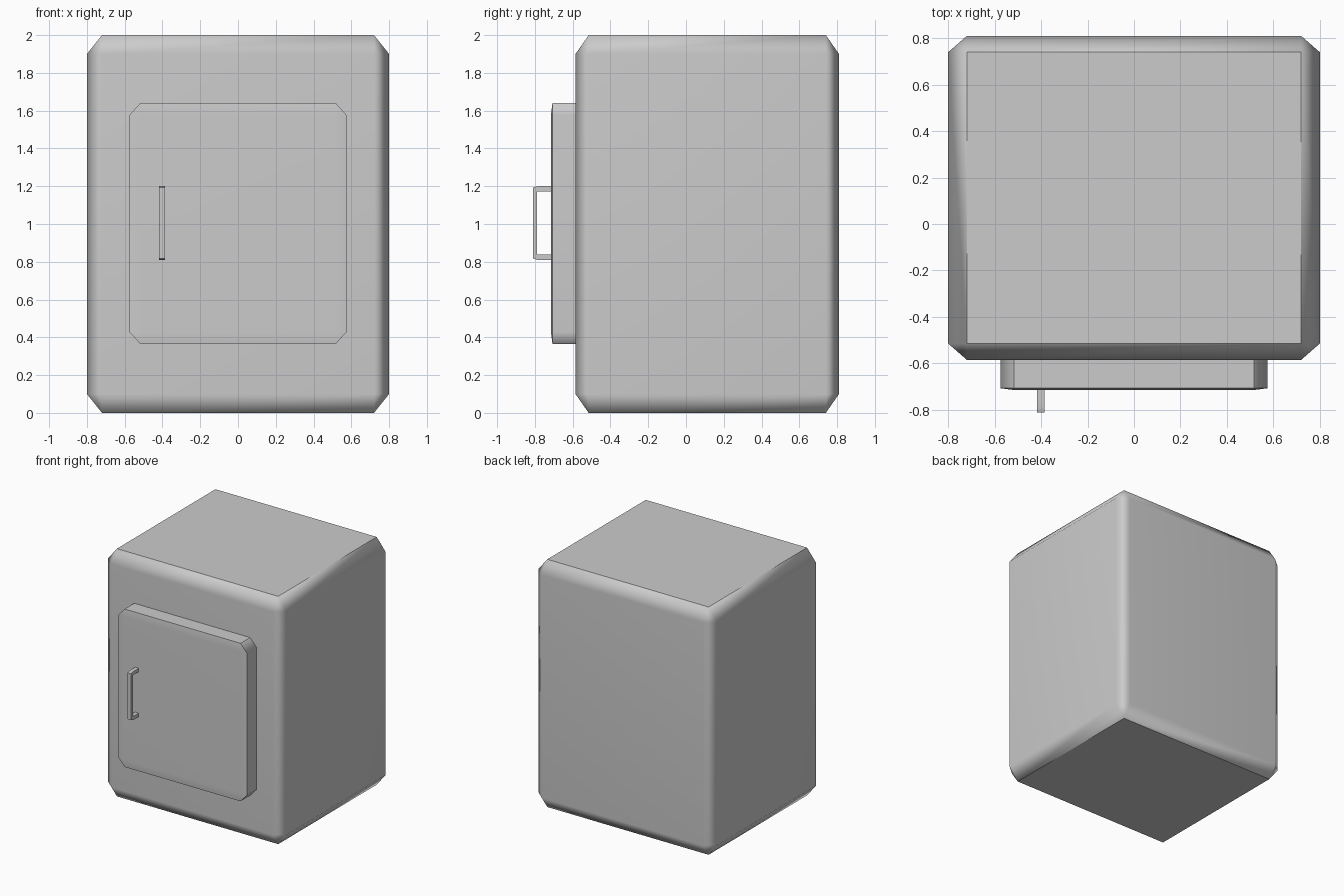
import bpy, bmesh
from mathutils import Vector

if "Cube" in bpy.data.objects:
    bpy.data.objects.remove(bpy.data.objects["Cube"])


def finish(name, bm, angle):
    bmesh.ops.recalc_face_normals(bm, faces=bm.faces)
    mesh = bpy.data.meshes.new(name)
    bm.to_mesh(mesh)
    bm.free()
    ob = bpy.data.objects.new(name, mesh)
    bpy.context.collection.objects.link(ob)
    bpy.ops.object.select_all(action='DESELECT')
    ob.select_set(True)
    bpy.context.view_layer.objects.active = ob
    bpy.ops.object.shade_smooth_by_angle(angle=angle)
    mod = ob.modifiers.new("weighted_normals", 'WEIGHTED_NORMAL')
    mod.keep_sharp = True
    return ob


def chamfered_box(name, lo, hi, bevel=0.1):
    # chamfer a 2-unit cube, then stretch it so the chamfer follows the proportions
    lo, hi = Vector(lo), Vector(hi)
    bm = bmesh.new()
    bmesh.ops.create_cube(bm, size=2)
    bmesh.ops.bevel(bm, geom=bm.edges[:], offset=bevel, offset_type='OFFSET',
                    segments=1, profile=0.5, affect='EDGES')
    bmesh.ops.scale(bm, vec=(hi - lo) / 2, verts=bm.verts)
    bmesh.ops.translate(bm, vec=(hi + lo) / 2, verts=bm.verts)
    return finish(name, bm, 0.785)


# main cabinet body
chamfered_box("cabinet_body", (-0.8, -0.585, 0), (0.8, 0.81, 2))

# door panel, back slightly sunk into the body
chamfered_box("door", (-0.575, -0.715, 0.365), (0.575, -0.56, 1.64))

# handle: C-shaped side profile (y, z) extruded across x
upper = [(-0.70, 1.172), (-0.788, 1.172)]
outer = [(-0.70, 1.2), (-0.786, 1.2), (-0.811, 1.193)]
mid = 1.005
flip = lambda pts: [(y, 2 * mid - z) for y, z in pts]
profile = outer + flip(outer)[::-1] + flip(upper) + upper[::-1]
bm = bmesh.new()
face = bm.faces.new([bm.verts.new((-0.418, y, z)) for y, z in profile])
side = bmesh.ops.extrude_face_region(bm, geom=[face])
bmesh.ops.translate(bm, vec=(0.032, 0, 0),
                    verts=[v for v in side["geom"] if isinstance(v, bmesh.types.BMVert)])
finish("door_handle", bm, 0.5)
